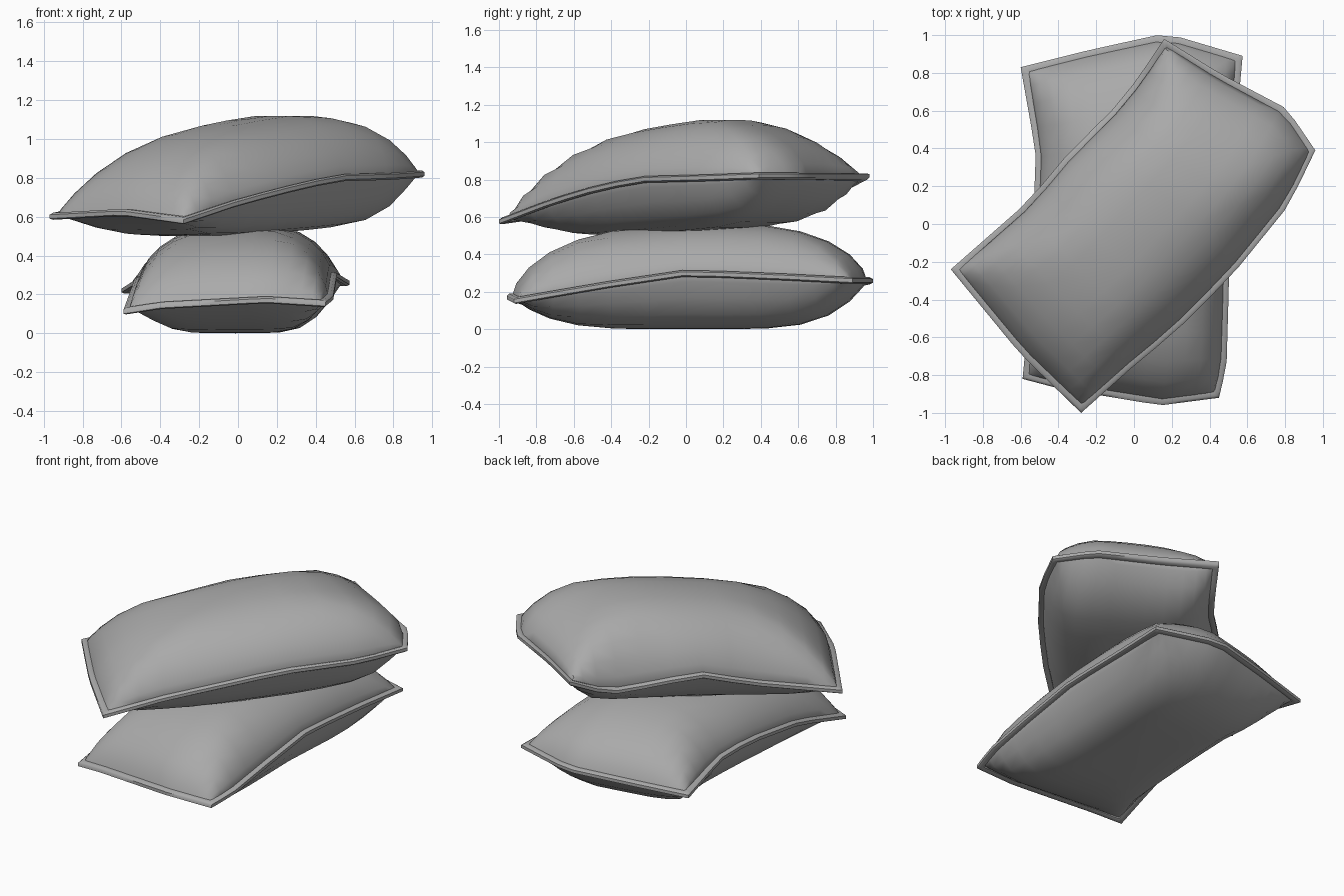
import bpy, bmesh, math
from mathutils import Vector

if "Cube" in bpy.data.objects:
    bpy.data.objects.remove(bpy.data.objects["Cube"], do_unlink=True)

fabric = bpy.data.materials.new("grey_fabric")
fabric.use_nodes = True
grey = (0.4, 0.4, 0.4, 1)
fabric.diffuse_color = grey
fabric.node_tree.nodes["Principled BSDF"].inputs["Base Color"].default_value = grey

N = 14
STEPS = [math.sin(math.pi / 2 * (2 * i / N - 1)) for i in range(N + 1)]
LIP_U, LIP_V = 0.93, 0.96


def along(points, t):
    """Point at fraction t of a polyline's length."""
    points = [Vector(p) for p in points]
    spans = [(b - a).length for a, b in zip(points, points[1:])]
    d = t * sum(spans)
    for a, b, s in zip(points, points[1:], spans):
        if d <= s:
            return a.lerp(b, d / s)
        d -= s
    return points[-1]


def patch(edges, u, v):
    """Surface spanned by four seam edges, u and v from -1 to 1."""
    front, back, left, right = edges
    a, b = (u + 1) / 2, (v + 1) / 2
    f0, f1 = Vector(front[0]), Vector(front[-1])
    k0, k1 = Vector(back[0]), Vector(back[-1])
    ruled = along(front, a).lerp(along(back, a), b) + along(left, b).lerp(along(right, b), a)
    return ruled - f0.lerp(f1, a).lerp(k0.lerp(k1, a), b)


def finish(name, bm):
    bmesh.ops.remove_doubles(bm, verts=bm.verts, dist=0.0005)
    bmesh.ops.recalc_face_normals(bm, faces=bm.faces)
    mesh = bpy.data.meshes.new(name)
    bm.to_mesh(mesh)
    bm.free()
    mesh.materials.append(fabric)
    obj = bpy.data.objects.new(name, mesh)
    bpy.context.collection.objects.link(obj)
    bpy.ops.object.select_all(action='DESELECT')
    obj.select_set(True)
    bpy.context.view_layer.objects.active = obj
    bpy.ops.object.shade_smooth_by_angle(angle=math.radians(50))


def cushion(name, edges, top, bottom):
    # stuffed body: a domed sheet on each side of the seam, full in the corners
    bm = bmesh.new()
    for height, power, root in ((top, 2.5, .6), (bottom, 5, .9)):
        rows = []
        for v in STEPS:
            row = []
            for u in STEPS:
                p = patch(edges, u * (LIP_U + 0.02), v * (LIP_V + 0.01))
                low, high = sorted((1 - abs(t) ** power) ** root for t in (u, v))
                p.z += (height(u, v) - p.z) * low * math.sqrt(high)
                row.append(bm.verts.new(p))
            rows.append(row)
        for r, s in zip(rows, rows[1:]):
            for i in range(N):
                bm.faces.new((r[i], r[i + 1], s[i + 1], s[i]))
    finish(name + "_body", bm)

    # piped seam: a closed band swept around the border
    border = [(u, -1) for u in STEPS[:-1]] + [(1, v) for v in STEPS[:-1]]
    border += [(-u, -v) for u, v in border]
    bm = bmesh.new()
    rings = []
    for blend, dz in ((0, .01), (.35, .018), (1, .014), (1, -.014), (.35, -.018), (0, -.01)):
        ku, kv = 1 + (LIP_U - 1) * blend, 1 + (LIP_V - 1) * blend
        rings.append([bm.verts.new(patch(edges, u * ku, v * kv) + Vector((0, 0, dz)))
                      for u, v in border])
    for r, s in zip(rings, rings[1:] + rings[:1]):
        for i in range(len(border)):
            j = (i + 1) % len(border)
            bm.faces.new((r[i], r[j], s[j], s[i]))
    finish(name + "_seam", bm)


# lower cushion: seam corners, then the four seam edges
fl, fr, bl, br = (-.59, -.82, .11), (.45, -.92, .15), (-.6, .83, .22), (.575, .89, .26)
cushion("lower_cushion", (
    [fl, (-.4, -.87, .14), (.14, -.96, .17), fr],
    [bl, (-.24, .92, .24), (.17, 1.01, .26), br],
    [fl, (-.55, -.4, .22), (-.53, .1, .28), (-.52, .38, .27), bl],
    [fr, (.49, -.75, .18), (.5, -.4, .24), (.51, 0, .3), (.54, .5, .28), br],
), lambda u, v: .56 + .02 * u + .03 * v, lambda u, v: 0)

# upper cushion, turned across the lower one
fl, fr, bl, br = (-.97, -.24, .6), (-.28, -1, .575), (.16, .98, .82), (.96, .39, .82)
cushion("upper_cushion", (
    [fl, (-.6, -.69, .62), fr],
    [bl, (.45, .8, .82), (.81, .61, .82), br],
    [fl, (-.56, .12, .68), (-.36, .36, .77), (-.1, .62, .72), (.02, .77, .71), bl],
    [fr, (0, -.75, .67), (.22, -.57, .73), (.52, -.27, .8), (.82, .1, .81), br],
), lambda u, v: 1.1 + .11 * v, lambda u, v: .515 + .05 * v + .02 * v * v)
